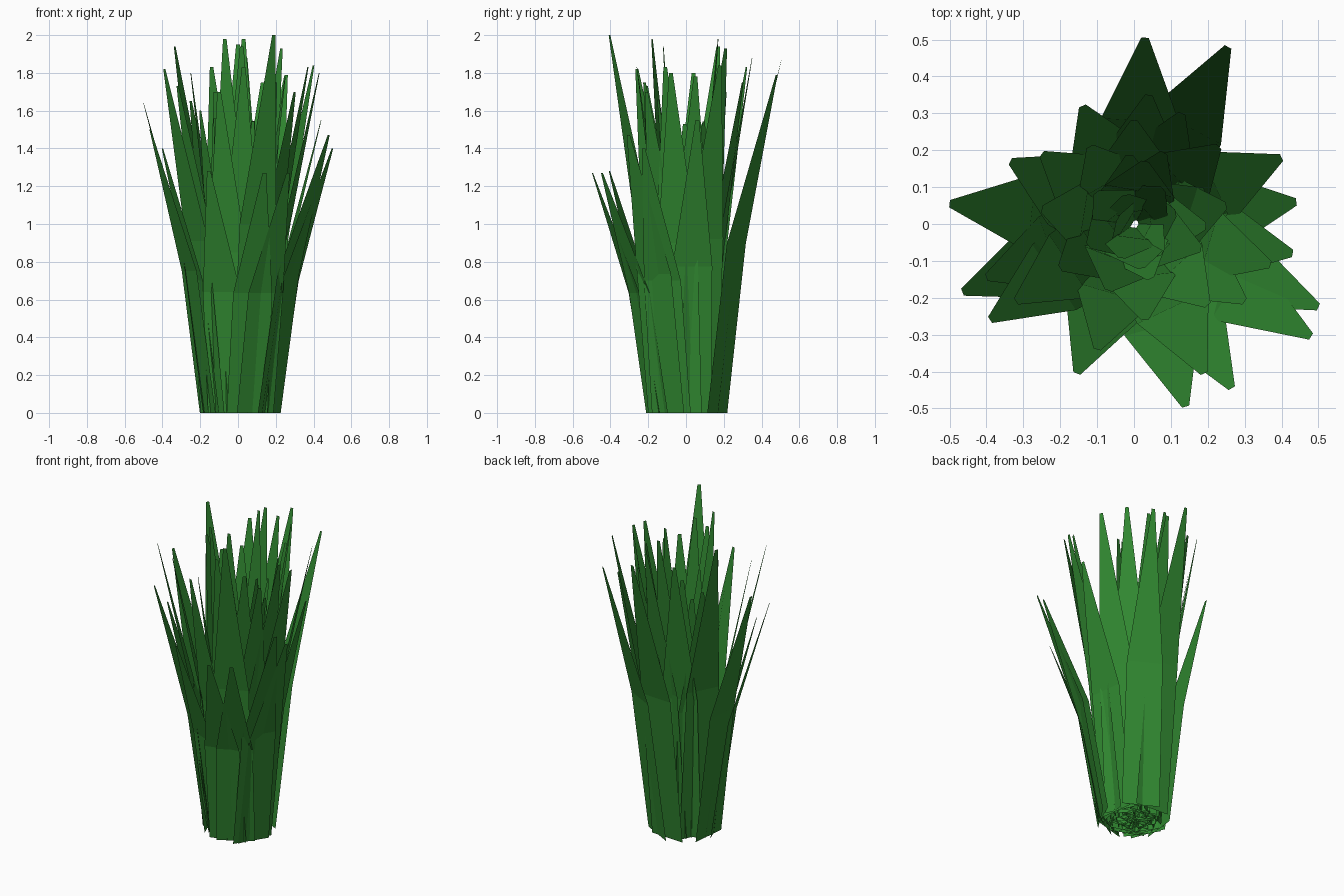
import bpy, math, random
from mathutils import Vector

if "Cube" in bpy.data.objects:
    bpy.data.objects.remove(bpy.data.objects["Cube"])

random.seed(4)

green = bpy.data.materials.new("leaf_green")
green.diffuse_color = (0.03, 0.245, 0.03, 1)
green.use_nodes = True
green.node_tree.nodes["Principled BSDF"].inputs["Base Color"].default_value = green.diffuse_color


def blade(verts, faces, tip, base_frac=0.34, width=0.24, turn=0.0):
    """Two-segment flat blade: parallel lower strip, then a taper to a blunt tip."""
    tip = Vector(tip)
    flat = Vector((tip.x, tip.y, 0))
    ang = math.atan2(tip.y, tip.x) + turn
    side = Vector((-math.sin(ang), math.cos(ang), 0))
    base = flat * base_frac
    mid = base.lerp(flat, 0.32)
    mid.z = tip.z * 0.5
    n = len(verts)
    for centre, w in ((base, width), (mid, width * 0.95), (tip, 0.02)):
        verts += [centre - side * w / 2, centre + side * w / 2]
    faces += [(n, n + 1, n + 3, n + 2), (n + 2, n + 3, n + 5, n + 4)]


def make_clump(name, blades):
    verts, faces = [], []
    for args in blades:
        blade(verts, faces, *args)
    mesh = bpy.data.meshes.new(name)
    mesh.from_pydata([tuple(v) for v in verts], [], faces)
    mesh.materials.append(green)
    bpy.context.collection.objects.link(bpy.data.objects.new(name, mesh))


# Outer ring of leaning blades, by tip position
outer = [(.03, .505, 1.87), (.255, .48, 1.79), (.40, .18, 1.84), (.44, .06, 1.55),
         (.43, -.08, 1.80), (.50, -.225, 1.40), (.48, -.305, 1.47),
         (.265, -.445, 1.27), (.19, -.405, 2.0), (.14, -.495, 1.27),
         (-.155, -.405, 1.28), (-.10, -.34, 1.70), (-.39, -.26, 1.82),
         (-.465, -.185, 1.50), (-.50, .055, 1.64), (-.335, .17, 1.94),
         (-.14, .32, 1.83), (-.40, -.145, 1.40)]
make_clump("outer_blades", [(t, 0.345, 0.225) for t in outer])

# Middle ring of steeper blades
middle = [(-.07, -.18, 1.98), (.0, .28, 1.95), (.04, .35, 1.88), (.23, .21, 1.93),
          (.37, -.11, 1.83), (-.32, -.21, 1.73), (.30, -.21, 1.70), (-.12, .21, 1.70),
          (.20, -.22, 1.75), (-.25, .04, 1.80), (.03, -.26, 1.83), (.25, .05, 1.78),
          (-.20, -.12, 1.60), (.13, .30, 1.75), (-.25, .19, 1.65)]
make_clump("middle_blades", [(t, 0.33, 0.215) for t in middle])

# Upright blades filling the heart of the clump
inner = []
for i in range(14):
    a = i * 2.4
    r = 0.05 + 0.14 * random.random()
    tip = (.03 + r * math.cos(a), .03 + r * math.sin(a), random.uniform(1.3, 1.75))
    inner.append((tip, 0.1, 0.2, random.uniform(-.3, .3)))
inner.append(((.03, .17, 1.98), 0.3, 0.2))
inner.append(((.02, -.12, 1.94), 0.3, 0.2))
make_clump("inner_blades", inner)
